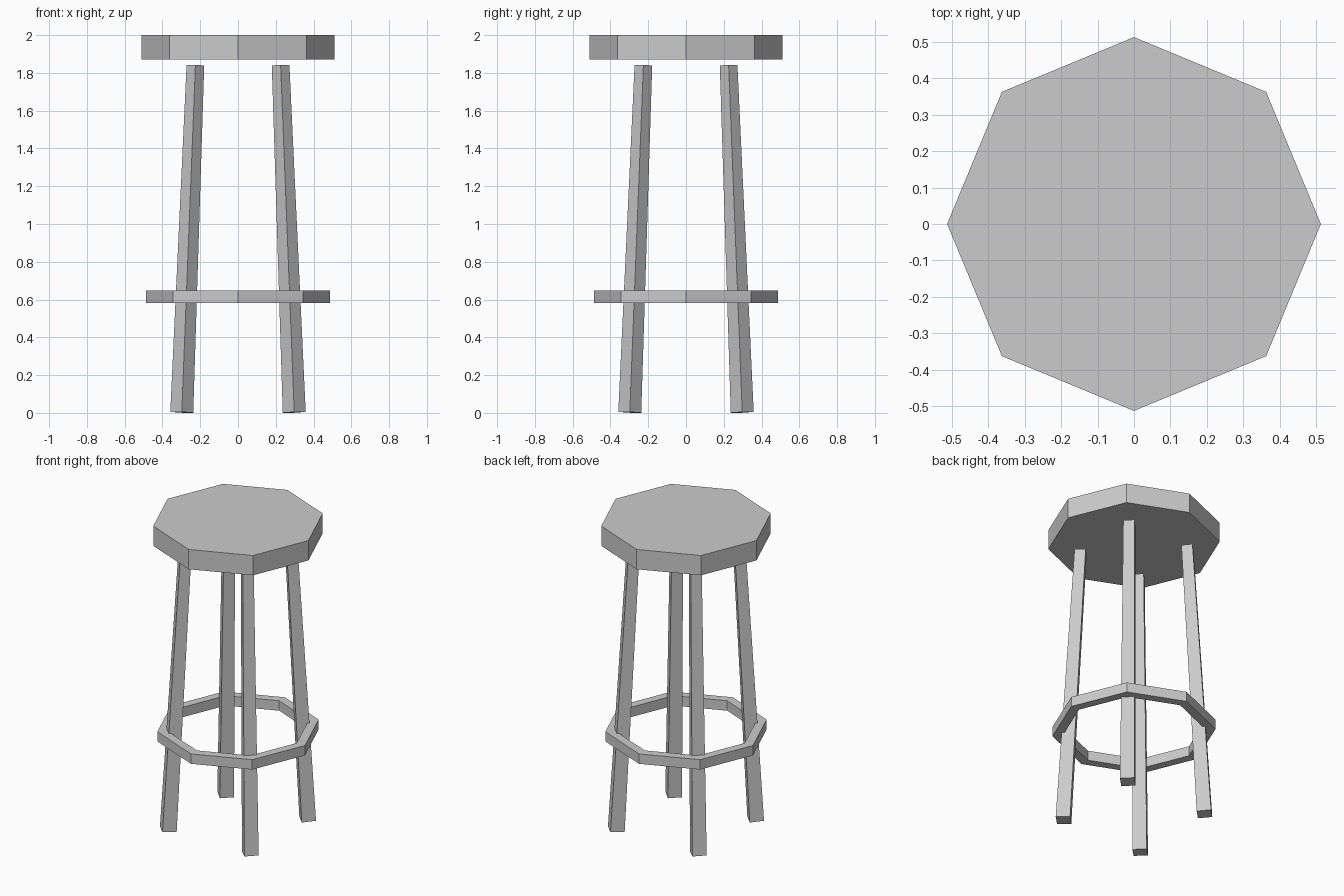
import bpy, bmesh, math
from mathutils import Vector

if "Cube" in bpy.data.objects:
    bpy.data.objects.remove(bpy.data.objects["Cube"])


def make_object(name, bm):
    bmesh.ops.recalc_face_normals(bm, faces=bm.faces)
    mesh = bpy.data.meshes.new(name)
    bm.to_mesh(mesh)
    bm.free()
    obj = bpy.data.objects.new(name, mesh)
    bpy.context.collection.objects.link(obj)
    return obj


def octagon(bm, radius, z):
    return [bm.verts.new((radius * math.cos(i * math.pi / 4),
                          radius * math.sin(i * math.pi / 4), z)) for i in range(8)]


def bridge(bm, a, b):
    n = len(a)
    for i in range(n):
        j = (i + 1) % n
        bm.faces.new((a[i], a[j], b[j], b[i]))


# Octagonal seat slab
bm = bmesh.new()
low, high = octagon(bm, 0.512, 1.87), octagon(bm, 0.512, 2.0)
bridge(bm, low, high)
bm.faces.new(low)
bm.faces.new(high)
make_object("seat", bm)

# Octagonal footrest ring with rectangular section
bm = bmesh.new()
section = [(0.487, 0.583), (0.487, 0.648), (0.427, 0.648), (0.427, 0.583)]
loops = [octagon(bm, r, z) for r, z in section]
for k in range(4):
    bridge(bm, loops[k], loops[(k + 1) % 4])
make_object("footrest_ring", bm)


# Tapered legs, splayed outward along the diagonals, ends cut square to the leg
def leg(name, angle):
    out = Vector((math.cos(angle), math.sin(angle), 0))
    side = Vector((-out.y, out.x, 0))
    foot = out * 0.421 + Vector((0, 0, 0.003))
    head = out * 0.319 + Vector((0, 0, 1.841))
    axis = (head - foot).normalized()
    across = side.cross(axis)
    bm = bmesh.new()
    rings = []
    for centre, width in ((foot, 0.086), (head, 0.066)):
        h = width / 2
        rings.append([bm.verts.new(centre + across * (h * a) + side * (h * b))
                      for a, b in ((1, 1), (-1, 1), (-1, -1), (1, -1))])
    bridge(bm, *rings)
    for ring in rings:
        bm.faces.new(ring)
    make_object(name, bm)


for i, name in enumerate(("back_right_leg", "back_left_leg", "front_left_leg", "front_right_leg")):
    leg(name, math.pi / 4 + i * math.pi / 2)
